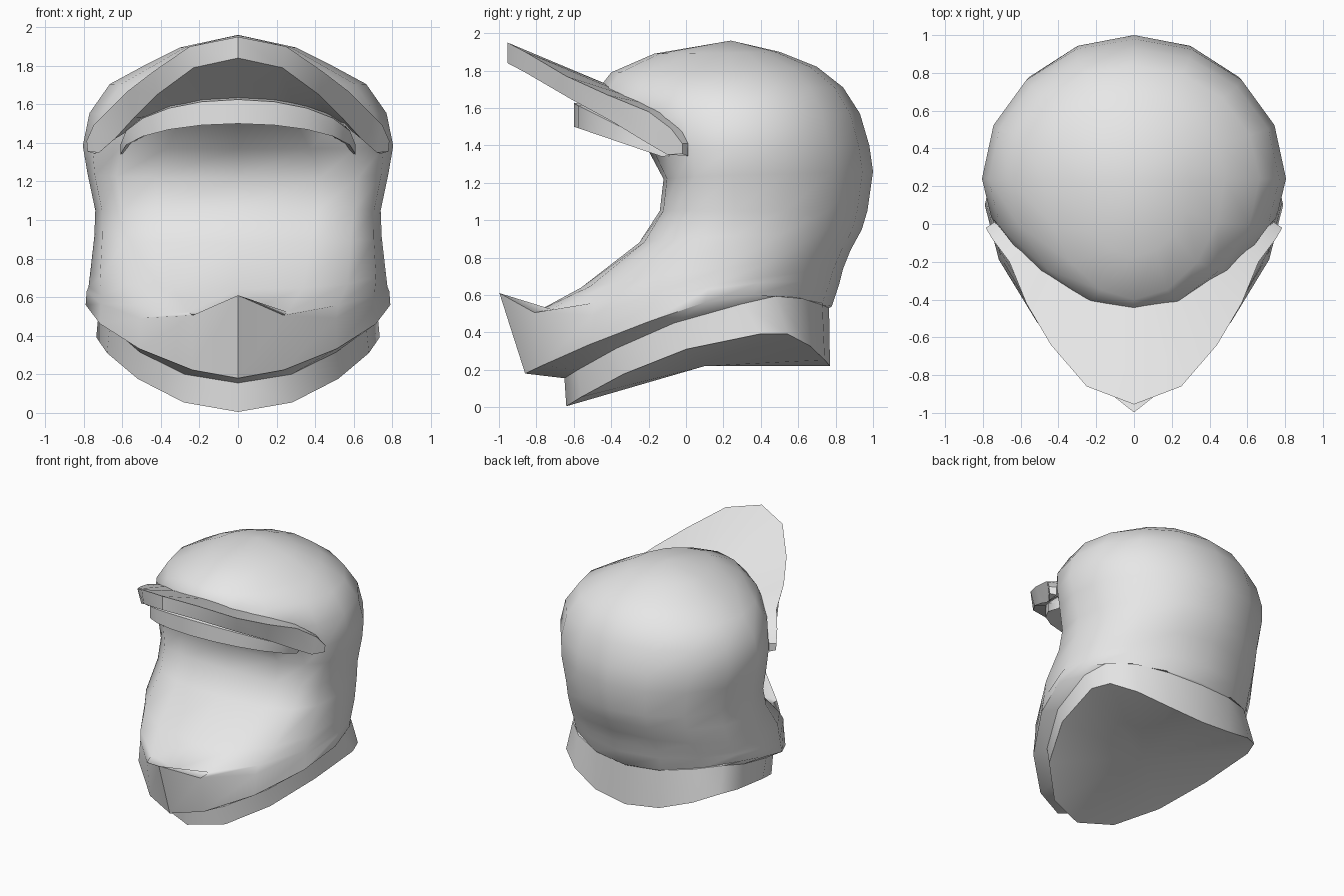
import bpy, bmesh, math

cube = bpy.data.objects.get("Cube")
if cube:
    bpy.data.objects.remove(cube, do_unlink=True)

grey = bpy.data.materials.new("light_grey")
grey.use_nodes = True
COLOUR = (0.8, 0.8, 0.8, 1)
grey.diffuse_color = COLOUR
grey.node_tree.nodes["Principled BSDF"].inputs["Base Color"].default_value = COLOUR

SEGMENTS = 16


def finish(name, bm, angle):
    bmesh.ops.remove_doubles(bm, verts=bm.verts, dist=0.001)
    bmesh.ops.recalc_face_normals(bm, faces=bm.faces)
    mesh = bpy.data.meshes.new(name)
    bm.to_mesh(mesh)
    bm.free()
    mesh.materials.append(grey)
    obj = bpy.data.objects.new(name, mesh)
    bpy.context.collection.objects.link(obj)
    bpy.ops.object.select_all(action='DESELECT')
    obj.select_set(True)
    bpy.context.view_layer.objects.active = obj
    bpy.ops.object.shade_smooth_by_angle(angle=math.radians(angle))


def power(v, p):
    return math.copysign(abs(v) ** p, v)


def ring(front, z_front, back, z_back, width, mid, p=1.0, lift=0.0, tip=0.0):
    """Tilted oval: p shapes the front half, lift raises the sides, tip pulls out the nose."""
    points = []
    for i in range(SEGMENTS):
        t = math.tau * i / SEGMENTS
        s, c = math.sin(t), math.cos(t)
        q = p if c > 0 else 1.0
        reach = mid - front if c > 0 else back - mid
        nose = tip * max(0, c) ** 12
        z = z_front + (z_back - z_front) * (1 - c) / 2 + lift * s * s + nose
        points.append((width * power(s, q), mid - reach * power(c, q) - .75 * nose, z))
    return points


def bridge(bm, rows, closed):
    rows = [[bm.verts.new(p) for p in row] for row in rows]
    for a, b in zip(rows, rows[1:]):
        n = len(a)
        for i in range(n if closed else n - 1):
            j = (i + 1) % n
            bm.faces.new((a[i], a[j], b[j], b[i]))
    return rows


def fan(bm, row, point):
    centre = bm.verts.new(point)
    for i, v in enumerate(row):
        bm.faces.new((v, row[(i + 1) % len(row)], centre))


# Shell: chin guard, scooped face and dome as stacked ovals
collar_top = ring(-.65, .155, .765, .53, .72, .3, 1.0, .21)
bm = bmesh.new()
rows = bridge(bm, [
    collar_top,
    ring(-.86, .18, .78, .54, .79, .1, 1.25, .2),
    ring(-.84, .40, .82, .66, .785, .12, 1.25, .1, .21),
    ring(-.80, .51, .84, .74, .775, .15, 1.15, .03),
    ring(-.56, .64, .88, .84, .765, .2, .85),
    ring(-.25, .88, .94, .95, .745, .25, .7),
    ring(-.14, 1.05, .97, 1.05, .74, .26, .6),
    ring(-.12, 1.22, 1.0, 1.26, .78, .25, .62),
    ring(-.20, 1.37, .98, 1.40, .805, .24, .8),
    ring(-.46, 1.54, .93, 1.57, .77, .24, 1.05),
    ring(-.47, 1.70, .84, 1.71, .665, .24, 1.1),
    ring(-.40, 1.79, .70, 1.82, .48, .24, 1.05),
    ring(-.17, 1.89, .5, 1.90, .3, .22),
], True)
fan(bm, rows[-1], (0, .24, 1.96))
finish("helmet_shell", bm, 50)

# Neck collar with a closed underside
bm = bmesh.new()
rows = bridge(bm, [
    collar_top,
    ring(-.64, .005, .77, .22, .735, .4, 1.0, .28),
], True)
fan(bm, rows[-1], (0, .1, .22))
finish("neck_collar", bm, 40)


def mirrored_band(name, rows, angle):
    """Closed band lofted from half rows running from the middle to the left."""
    bm = bmesh.new()
    full = [[(-x, y, z) for x, y, z in row[:0:-1]] + row for row in rows]
    made = bridge(bm, full + [full[0]], False)
    for end in (0, -1):
        bm.faces.new([row[end] for row in made[:-1]])
    finish(name, bm, angle)


# Sun peak: back edge sits inside the shell, rim hangs down at the front
rim_top = [(0, -.955, 1.95), (.25, -.86, 1.90), (.44, -.64, 1.77), (.57, -.42, 1.67),
           (.66, -.2, 1.58), (.75, -.08, 1.49), (.785, -.02, 1.41)]
rim_low = [(0, -.955, 1.84), (.23, -.86, 1.79), (.42, -.62, 1.65), (.54, -.4, 1.53),
           (.64, -.22, 1.42), (.72, -.1, 1.35), (.78, -.02, 1.355)]
back = [(0, -.36, 1.70), (.16, -.36, 1.69), (.3, -.3, 1.66), (.46, -.2, 1.62),
        (.56, -.1, 1.57), (.7, -.02, 1.47), (.74, .01, 1.41)]
back_low = [(x, y, z - .14 + .1 * x) for x, y, z in back]
mirrored_band("sun_peak", [back, rim_top, rim_low, back_low], 30)


# Brow rim: a curved lip above the face
def arc(width, front, side, z_mid, z_side):
    points = []
    for i in range(6):
        t = math.pi / 2 * i / 5
        c = math.cos(t)
        points.append((width * math.sin(t), side + (front - side) * c,
                       z_side + (z_mid - z_side) * c))
    return points


mirrored_band("brow_rim", [
    arc(.58, -.3, -.02, 1.66, 1.42),
    arc(.61, -.60, -.13, 1.625, 1.39),
    arc(.61, -.60, -.13, 1.50, 1.34),
    arc(.58, -.3, -.02, 1.51, 1.35),
], 30)
